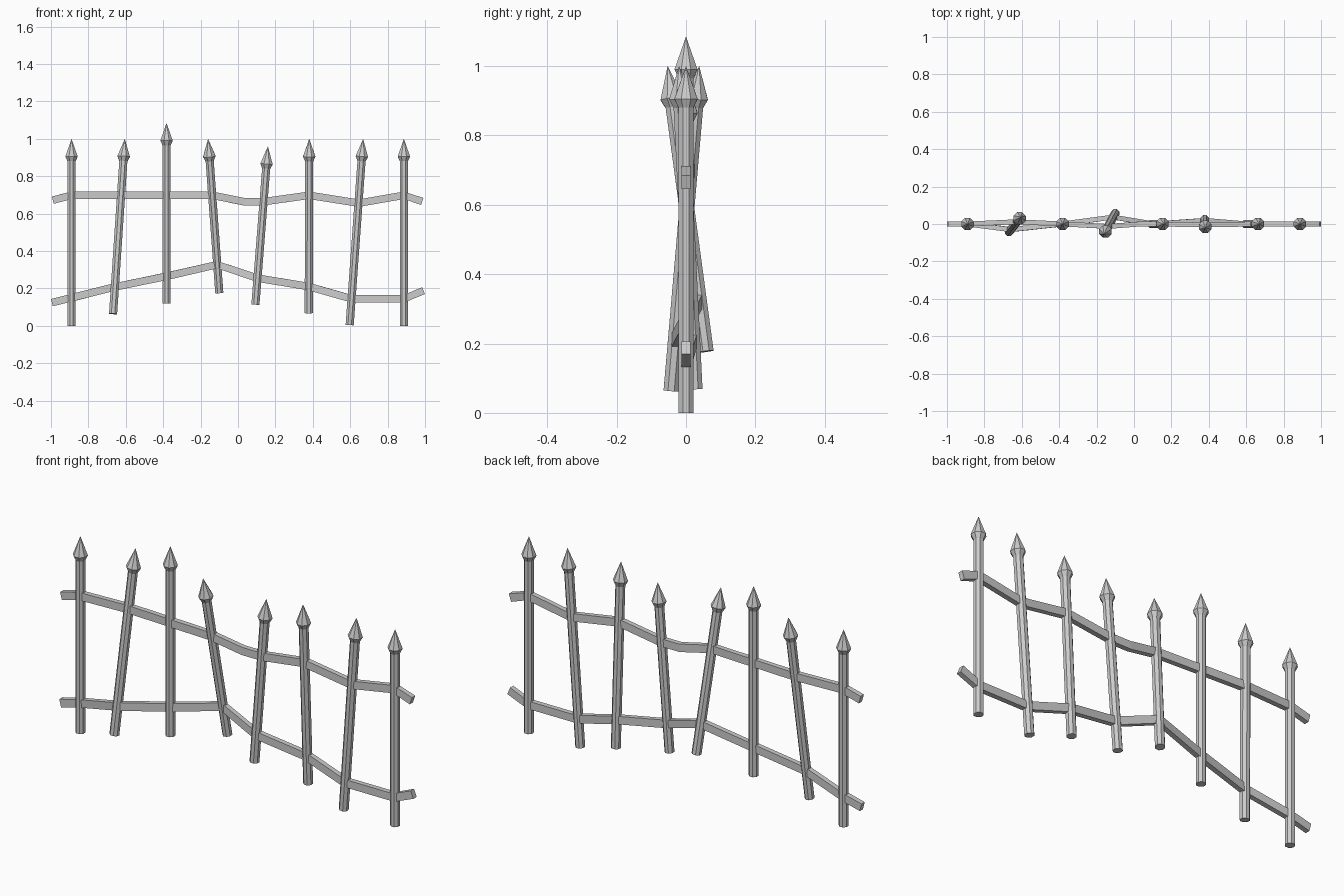
import bpy, bmesh
from mathutils import Vector

if "Cube" in bpy.data.objects:
    bpy.data.objects.remove(bpy.data.objects["Cube"])

SIDES = 8


def make_object(name, bm):
    bmesh.ops.recalc_face_normals(bm, faces=bm.faces)
    mesh = bpy.data.meshes.new(name)
    bm.to_mesh(mesh)
    bm.free()
    obj = bpy.data.objects.new(name, mesh)
    bpy.context.collection.objects.link(obj)
    return obj


def add_cone(bm, r1, r2, z1, z2, caps):
    """Octagonal frustum between two heights, flats facing the axes."""
    from mathutils import Matrix
    from math import pi
    place = Matrix.Translation((0, 0, (z1 + z2) / 2)) @ Matrix.Rotation(pi / SIDES, 4, 'Z')
    bmesh.ops.create_cone(bm, segments=SIDES, radius1=r1, radius2=r2,
                          depth=z2 - z1, cap_ends=caps, matrix=place)


def spear_post(name, bottom, tip):
    bottom, tip = Vector(bottom), Vector(tip)
    axis = tip - bottom
    length = axis.length
    bm = bmesh.new()
    # shaft, flared collar, pointed head
    add_cone(bm, 0.0235, 0.0235, 0, length - 0.12, True)
    add_cone(bm, 0.0235, 0.036, length - 0.12, length - 0.095, False)
    add_cone(bm, 0.036, 0, length - 0.095, length, False)
    bmesh.ops.remove_doubles(bm, verts=bm.verts, dist=0.0005)
    obj = make_object(name, bm)
    # lean by shearing so the facets keep facing front
    obj.rotation_euler = Vector((0, 0, 1)).rotation_difference(axis).to_euler()
    obj.location = bottom
    return obj


def rail(name, path, height=0.04, depth=0.026):
    """Rectangular bar following the bent path."""
    pts = [Vector(p) for p in path]
    bm = bmesh.new()
    rings = []
    for i, p in enumerate(pts):
        d = (pts[min(i + 1, len(pts) - 1)] - pts[max(i - 1, 0)]).normalized()
        up = Vector((-d.z, 0, d.x)).normalized() * height / 2
        side = Vector((-d.y, d.x, 0)).normalized() * depth / 2
        rings.append([bm.verts.new(p + up * a + side * b)
                      for a, b in ((1, 1), (1, -1), (-1, -1), (-1, 1))])
    for a, b in zip(rings, rings[1:]):
        for k in range(4):
            bm.faces.new((a[k], a[(k + 1) % 4], b[(k + 1) % 4], b[k]))
    bm.faces.new(rings[0])
    bm.faces.new(rings[-1])
    return make_object(name, bm)


# posts: bottom and tip of each leaning bar
posts = [
    ((-0.89, 0, 0), (-0.89, 0, 1.0)),
    ((-0.668, -0.043, 0.064), (-0.605, 0.038, 1.0)),
    ((-0.382, 0, 0.12), (-0.382, 0, 1.085)),
    ((-0.10, 0.058, 0.177), (-0.16, -0.053, 1.0)),
    ((0.093, 0, 0.113), (0.16, 0, 0.96)),
    ((0.378, 0.026, 0.068), (0.381, -0.02, 1.0)),
    ((0.597, 0, 0.004), (0.669, 0, 1.0)),
    ((0.887, 0, 0), (0.887, 0, 1.0)),
]
for n, (b, t) in enumerate(posts, 1):
    spear_post(f"spear_post_{n}", b, t)

# upper and lower rails, weaving with the leaning posts
rail("upper_rail", [
    (-0.99, 0, 0.672), (-0.89, 0, 0.698), (-0.625, 0.012, 0.698),
    (-0.382, 0, 0.698), (-0.138, -0.013, 0.698), (0.03, 0, 0.664),
    (0.138, 0, 0.664), (0.38, -0.005, 0.698), (0.645, 0, 0.656),
    (0.887, 0, 0.698), (0.985, 0, 0.665)])
rail("lower_rail", [
    (-0.995, 0, 0.124), (-0.89, 0, 0.15), (-0.658, -0.03, 0.208),
    (-0.382, 0, 0.265), (-0.112, 0.037, 0.327), (0.105, 0, 0.255),
    (0.378, 0.019, 0.21), (0.607, 0, 0.145), (0.887, 0, 0.145),
    (0.992, 0, 0.188)])
